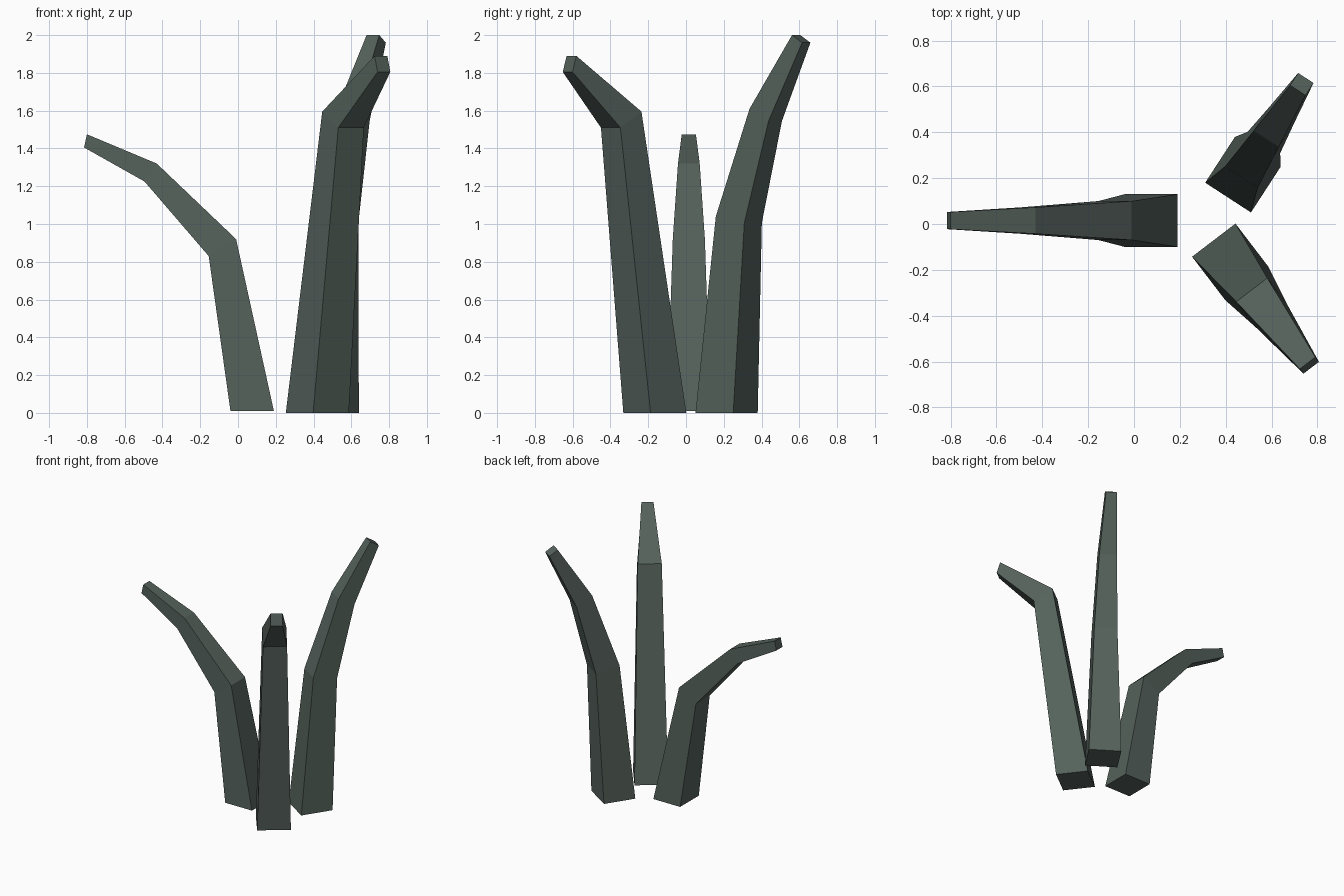
import bpy, bmesh
from mathutils import Vector

if "Cube" in bpy.data.objects:
    bpy.data.objects.remove(bpy.data.objects["Cube"])

mat = bpy.data.materials.new("dark_green_grey")
mat.diffuse_color = (0.09, 0.12, 0.105, 1)
mat.use_nodes = True
mat.node_tree.nodes["Principled BSDF"].inputs["Base Color"].default_value = mat.diffuse_color


def stalk(name, centre, direction, rings):
    """Bent four-sided stalk; ring = inner (reach, z), outer (reach, z), width."""
    c = Vector((*centre, 0))
    d = Vector((*direction, 0)).normalized()
    side = Vector((-d.y, d.x, 0))
    bm = bmesh.new()
    loops = []
    for (s0, z0), (s1, z1), w in rings:
        loops.append([bm.verts.new(c + d * s + side * (k * w / 2) + Vector((0, 0, z)))
                      for s, z, k in ((s0, z0, -1), (s0, z0, 1), (s1, z1, 1), (s1, z1, -1))])
    for a, b in zip(loops, loops[1:]):
        for i in range(4):
            j = (i + 1) % 4
            bm.faces.new((a[i], a[j], b[j], b[i]))
    bm.faces.new(loops[0])
    bm.faces.new(loops[-1])
    bmesh.ops.recalc_face_normals(bm, faces=bm.faces)
    mesh = bpy.data.meshes.new(name)
    bm.to_mesh(mesh)
    bm.free()
    mesh.materials.append(mat)
    bpy.context.collection.objects.link(bpy.data.objects.new(name, mesh))


# Short stalk leaning left
stalk("left_stalk", (0.075, 0.015), (-1, 0), [
    ((-0.115, 0.01), (0.115, 0.01), 0.23),
    ((0.085, 0.92), (0.23, 0.83), 0.17),
    ((0.505, 1.32), (0.57, 1.225), 0.115),
    ((0.875, 1.475), (0.89, 1.405), 0.075)])

# Tallest stalk leaning to the back right
stalk("back_stalk", (0.475, 0.215), (0.545, 0.838), [
    ((-0.119, 0), (0.119, 0), 0.238),
    ((-0.013, 1.04), (0.167, 1.005), 0.17),
    ((0.187, 1.61), (0.307, 1.545), 0.13),
    ((0.439, 2.0), (0.503, 1.96), 0.08)])

# Single-bend stalk leaning to the front right
stalk("front_stalk", (0.42, -0.165), (0.607, -0.795), [
    ((-0.119, 0), (0.119, 0), 0.238),
    ((0.154, 1.595), (0.294, 1.51), 0.17),
    ((0.555, 1.89), (0.581, 1.805), 0.085)])
